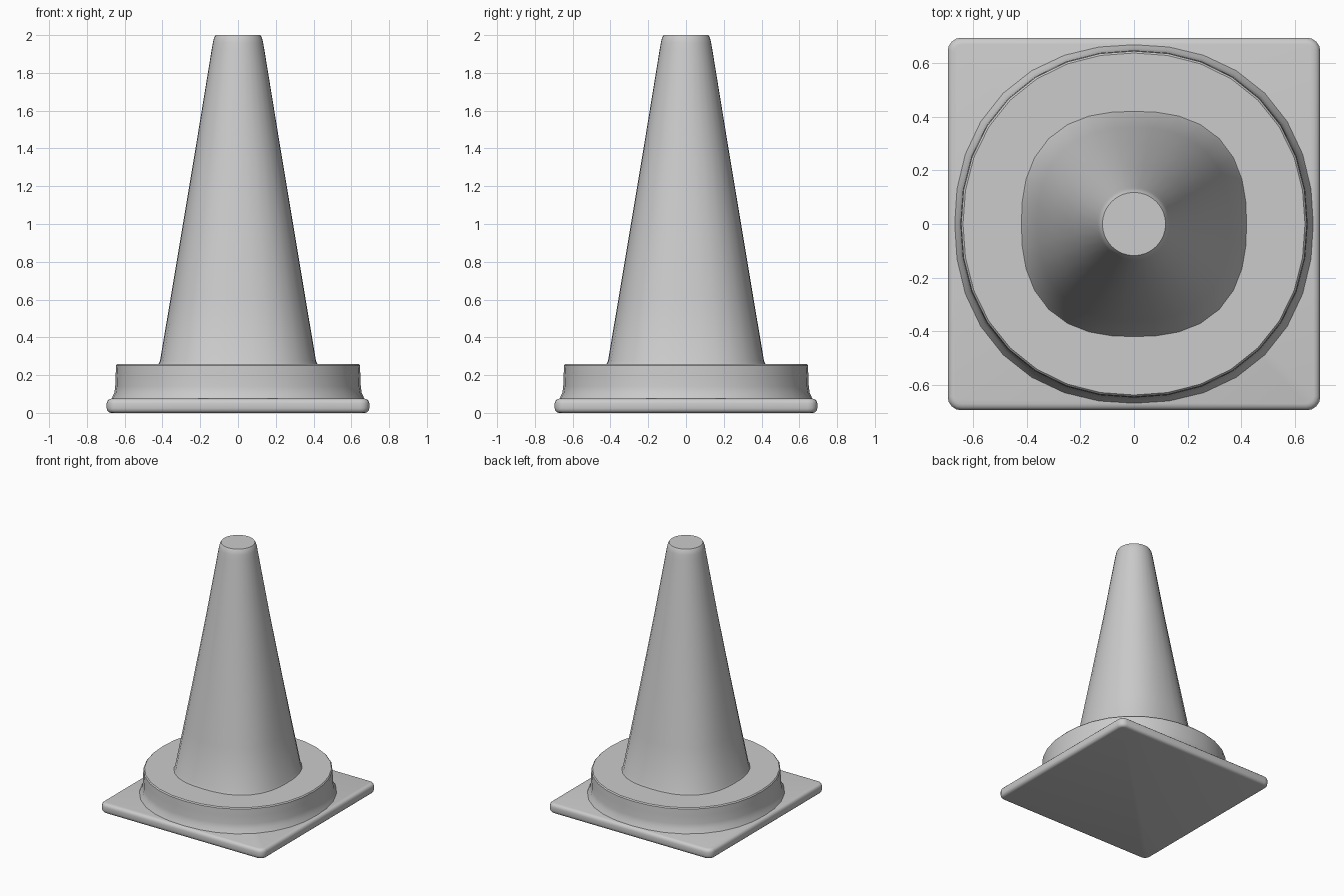
import bpy
import bmesh
import math

old = bpy.data.objects.get("Cube")
if old:
    bpy.data.objects.remove(old, do_unlink=True)

SIDES = 32

grey = bpy.data.materials.new("plain grey")
grey.diffuse_color = (0.6, 0.6, 0.6, 1)
grey.use_nodes = True
grey.node_tree.nodes["Principled BSDF"].inputs["Base Color"].default_value = (0.6, 0.6, 0.6, 1)


def finish(name, bm):
    bmesh.ops.recalc_face_normals(bm, faces=bm.faces)
    mesh = bpy.data.meshes.new(name)
    bm.to_mesh(mesh)
    bm.free()
    mesh.materials.append(grey)
    obj = bpy.data.objects.new(name, mesh)
    bpy.context.collection.objects.link(obj)
    bpy.ops.object.select_all(action="DESELECT")
    obj.select_set(True)
    bpy.context.view_layer.objects.active = obj
    bpy.ops.object.shade_smooth_by_angle(angle=math.radians(35))
    return obj


def loft(name, profile):
    """Stack rings given as (radius, height, squareness); 2 is a circle."""
    bm = bmesh.new()
    rings = []
    for radius, z, power in profile:
        ring = []
        for i in range(SIDES):
            a = 2 * math.pi * i / SIDES
            c, s = math.cos(a), math.sin(a)
            r = radius / (abs(c) ** power + abs(s) ** power) ** (1 / power)
            ring.append(bm.verts.new((r * c, r * s, z)))
        rings.append(ring)
    for low, high in zip(rings, rings[1:]):
        for i in range(SIDES):
            j = (i + 1) % SIDES
            bm.faces.new((low[i], low[j], high[j], high[i]))
    bm.faces.new(rings[0])
    bm.faces.new(rings[-1])
    return finish(name, bm)


# Square foot with rounded corners and softened rims
bm = bmesh.new()
bmesh.ops.create_cube(bm, size=1)
for v in bm.verts:
    v.co = (v.co.x * 1.39, v.co.y * 1.39, (v.co.z + 0.5) * 0.075)
uprights = [e for e in bm.edges if abs(e.verts[0].co.z - e.verts[1].co.z) > 0.01]
bmesh.ops.bevel(bm, geom=uprights, offset=0.05, segments=4, profile=0.5, affect="EDGES")
rims = [e for e in bm.edges if abs(e.verts[0].co.z - e.verts[1].co.z) < 0.01]
bmesh.ops.bevel(bm, geom=rims, offset=0.024, segments=3, profile=0.5, affect="EDGES")
finish("square_base", bm)

# Raised round collar, flaring into the foot
loft("collar", [
    (0.675, 0.06, 2.2), (0.667, 0.08, 2.2), (0.655, 0.105, 2.17), (0.65, 0.14, 2.15),
    (0.648, 0.2, 2.15), (0.645, 0.252, 2.15), (0.638, 0.26, 2.15),
])

# Tapering body, squarish at the foot and round at the tip
loft("cone_body", [
    (0.425, 0.25, 2.5), (0.413, 0.275, 2.5), (0.36, 0.59, 2.4), (0.3, 0.95, 2.28),
    (0.22, 1.43, 2.12), (0.14, 1.92, 2), (0.133, 1.96, 2), (0.127, 1.985, 2), (0.118, 2.0, 2),
])
